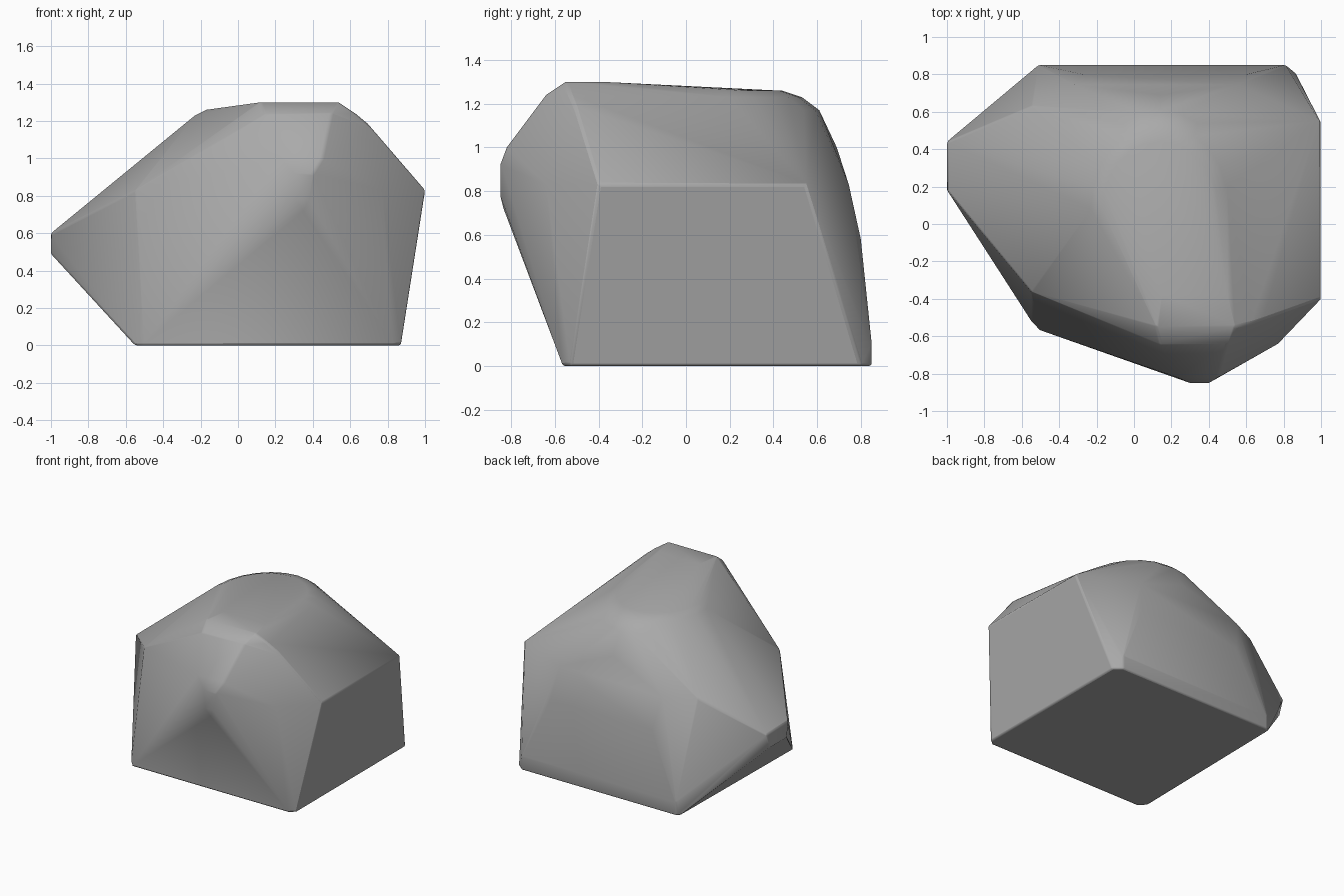
import bpy, bmesh, math

cube = bpy.data.objects.get("Cube")
if cube:
    bpy.data.objects.remove(cube, do_unlink=True)

stone = bpy.data.materials.new("stone_grey")
stone.use_nodes = True
colour = (0.4, 0.4, 0.4, 1)
stone.diffuse_color = colour
stone.node_tree.nodes["Principled BSDF"].inputs["Base Color"].default_value = colour

bm = bmesh.new()


def layer(z, *corners):
    """Add the outline corners found at one height."""
    for x, y in corners:
        bm.verts.new((x, y, z))


def half_ring(x, y, rx, ry, z, steps=12):
    """Add a rounded edge facing the back."""
    for i in range(steps + 1):
        a = math.pi * i / steps
        bm.verts.new((x + rx * math.cos(a), y + ry * math.sin(a), z))


# Flat base with clipped corners
layer(0, (-.51, -.565), (-.55, -.52), (.87, -.53), (.83, -.565),
      (.87, .8), (.81, .85), (-.51, .85), (-.53, .83))
layer(.1, (.81, .85), (-.51, .85))

# Pointed side
layer(.49, (-1, .2), (-1, .4))
layer(.6, (-1, .18), (-1, .44))
layer(.58, (-.27, .8), (.6, .8))

# Shoulder
layer(.83, (1, -.4), (1, .55), (.56, .745), (-.32, .745), (-.55, .63),
      (-.55, -.36), (.77, -.64))

# Blunt nose
layer(.72, (.35, -.835))
layer(.78, (.31, -.85), (.38, -.85))
layer(.92, (.3, -.85), (.4, -.85))
layer(1, (.23, -.82), (.45, -.82))

# Crown, rounded toward the back
layer(1.3, (.12, -.55), (.54, -.55), (.15, -.38), (.5, -.38))
layer(1.24, (.14, -.64), (.5, -.64), (.63, -.53))
layer(1.19, (.69, -.51))
half_ring(.14, .08, .31, .36, 1.26)
half_ring(.14, .08, .37, .45, 1.23)
half_ring(.14, .08, .4, .53, 1.17)
half_ring(.14, .08, .42, .61, 1)

# Wrap the layers in one solid surface
hull = bmesh.ops.convex_hull(bm, input=bm.verts[:])
bmesh.ops.delete(bm, geom=[v for v in bm.verts if not v.link_faces], context="VERTS")
bmesh.ops.dissolve_limit(bm, angle_limit=math.radians(1),
                         verts=bm.verts[:], edges=bm.edges[:])
bmesh.ops.recalc_face_normals(bm, faces=bm.faces[:])

mesh = bpy.data.meshes.new("boulder")
bm.to_mesh(mesh)
bm.free()
mesh.materials.append(stone)
boulder = bpy.data.objects.new("boulder", mesh)
bpy.context.collection.objects.link(boulder)

# Soft worn edges
bevel = boulder.modifiers.new("worn_edges", "BEVEL")
bevel.width = 0.012
bevel.segments = 2
bevel.angle_limit = math.radians(35)

bpy.ops.object.select_all(action="DESELECT")
boulder.select_set(True)
bpy.context.view_layer.objects.active = boulder
bpy.ops.object.shade_smooth_by_angle(angle=math.radians(40))
